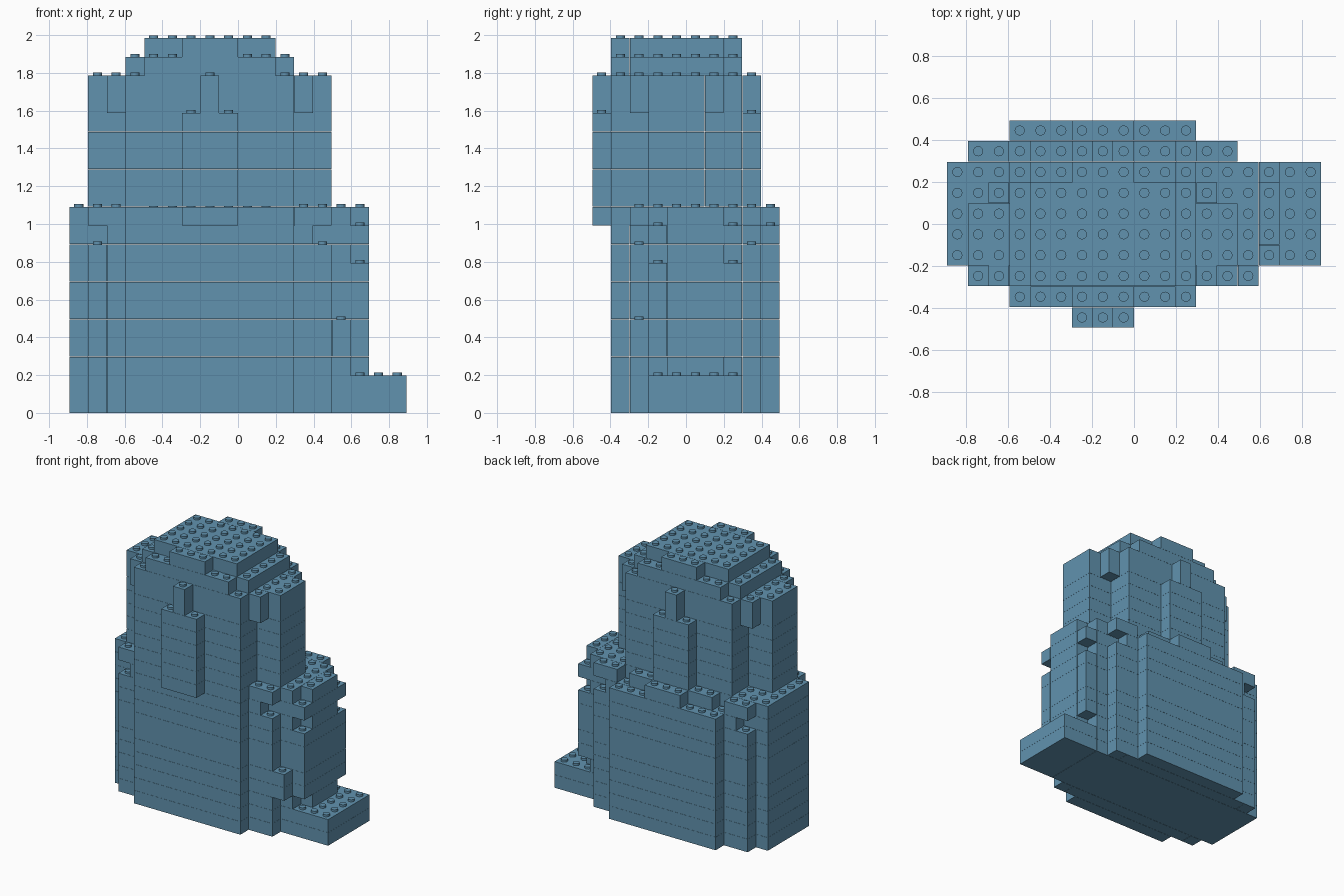
import bpy, bmesh
from mathutils import Matrix, Vector

cube = bpy.data.objects.get("Cube")
if cube:
    bpy.data.objects.remove(cube, do_unlink=True)

P = 0.0992            # brick pitch and layer height
COLS, ROWS = 18, 10   # footprint in studs
STUD_R, STUD_H = 0.024, 0.016
GAP = 0.0008          # hairline joint between bricks
TALL = {6, 17}        # joints covered by double-height bricks

blue = bpy.data.materials.new("steel blue")
blue.use_nodes = True
colour = (0.12, 0.29, 0.43, 1)
blue.diffuse_color = colour
blue.node_tree.nodes["Principled BSDF"].inputs["Base Color"].default_value = colour

parts = []


def add(name, x, y, z):
    parts.append((name, x, y, z))


def pair(name, x, y, z, total):
    """Add a part and its copy mirrored front to back."""
    add("front_" + name, x, y, z)
    add("back_" + name, x, (total - y[1], total - y[0]), z)


LOW, UP = 11, 9       # mirror sums of the lower and upper body

# Lower body
add("lower_core", (0, 15), (3, 8), (0, 11))
pair("lower_shoulder", (2, 13), (2, 3), (0, 10), LOW)
pair("lower_panel", (3, 12), (1, 2), (0, 10), LOW)
for side, post, collar in (("right", (1, 2), (1, 3)), ("left", (13, 14), (12, 14))):
    pair(side + "_corner_post", post, (2, 3), (0, 9), LOW)
    pair(side + "_collar", collar, (2, 3), (10, 11), LOW)
add("front_belt", (3, 12), (1, 3), (10, 11))
add("back_belt", (4, 11), (8, 9), (10, 11))
add("back_belt_block", (6, 9), (9, 10), (10, 11))

# Stepped side with its ledge
add("side_ledge", (15, 18), (3, 8), (0, 2))
add("side_column", (15, 16), (4, 7), (2, 11))
pair("side_post", (15, 16), (3, 4), (3, 8), LOW)
pair("side_cap", (15, 16), (3, 4), (9, 10), LOW)
add("side_bracket", (14, 15), (2, 3), (3, 5))

# Upper body
add("upper_core", (1, 14), (3, 6), (11, 18))
pair("upper_wall", (3, 12), (1, 3), (11, 18), UP)
for side, x in (("right", (2, 3)), ("left", (12, 13))):
    pair(side + "_corner_cap", x, (2, 3), (16, 18), UP)
add("front_ridge", (6, 9), (0, 1), (10, 16))
add("back_ridge", (6, 9), (8, 9), (11, 16))
pair("ridge_tip", (7, 8), (0, 1), (16, 18), UP)

# Stepped crown
add("crown_base", (3, 12), (2, 7), (18, 19))
pair("crown_base_edge", (4, 11), (1, 2), (18, 19), UP)
add("crown_top", (4, 11), (2, 7), (19, 20))
pair("crown_top_edge", (6, 9), (1, 2), (19, 20), UP)

# Occupied cells decide where studs stay uncovered
filled = {(i, j, k) for _, x, y, z in parts
          for i in range(*x) for j in range(*y) for k in range(*z)}


def point(i, j, k):
    return Vector(((i - COLS / 2) * P, (j - ROWS / 2) * P, k * P))


def box(bm, lo, hi):
    size = hi - lo - Vector((2 * GAP, 2 * GAP, GAP))
    middle = (lo + hi) / 2
    bmesh.ops.create_cube(bm, size=1, matrix=Matrix.Translation(middle) @ Matrix.Diagonal(size.to_4d()))


def build(name, x, y, z):
    bm = bmesh.new()
    # Courses of bricks
    levels = [k for k in range(z[0], z[1] + 1) if k in z or k not in TALL]
    for k0, k1 in zip(levels, levels[1:]):
        box(bm, point(x[0], y[0], k0), point(x[1], y[1], k1))
    # Studs on the open tops
    for i in range(*x):
        for j in range(*y):
            if (i, j, z[1]) not in filled:
                spot = point(i + 0.5, j + 0.5, z[1]) + Vector((0, 0, STUD_H / 2 - GAP))
                bmesh.ops.create_cone(bm, cap_ends=True, segments=16, radius1=STUD_R,
                                      radius2=STUD_R, depth=STUD_H, matrix=Matrix.Translation(spot))
    mesh = bpy.data.meshes.new(name)
    bm.to_mesh(mesh)
    bm.free()
    mesh.materials.append(blue)
    bpy.context.collection.objects.link(bpy.data.objects.new(name, mesh))


for part in parts:
    build(*part)
